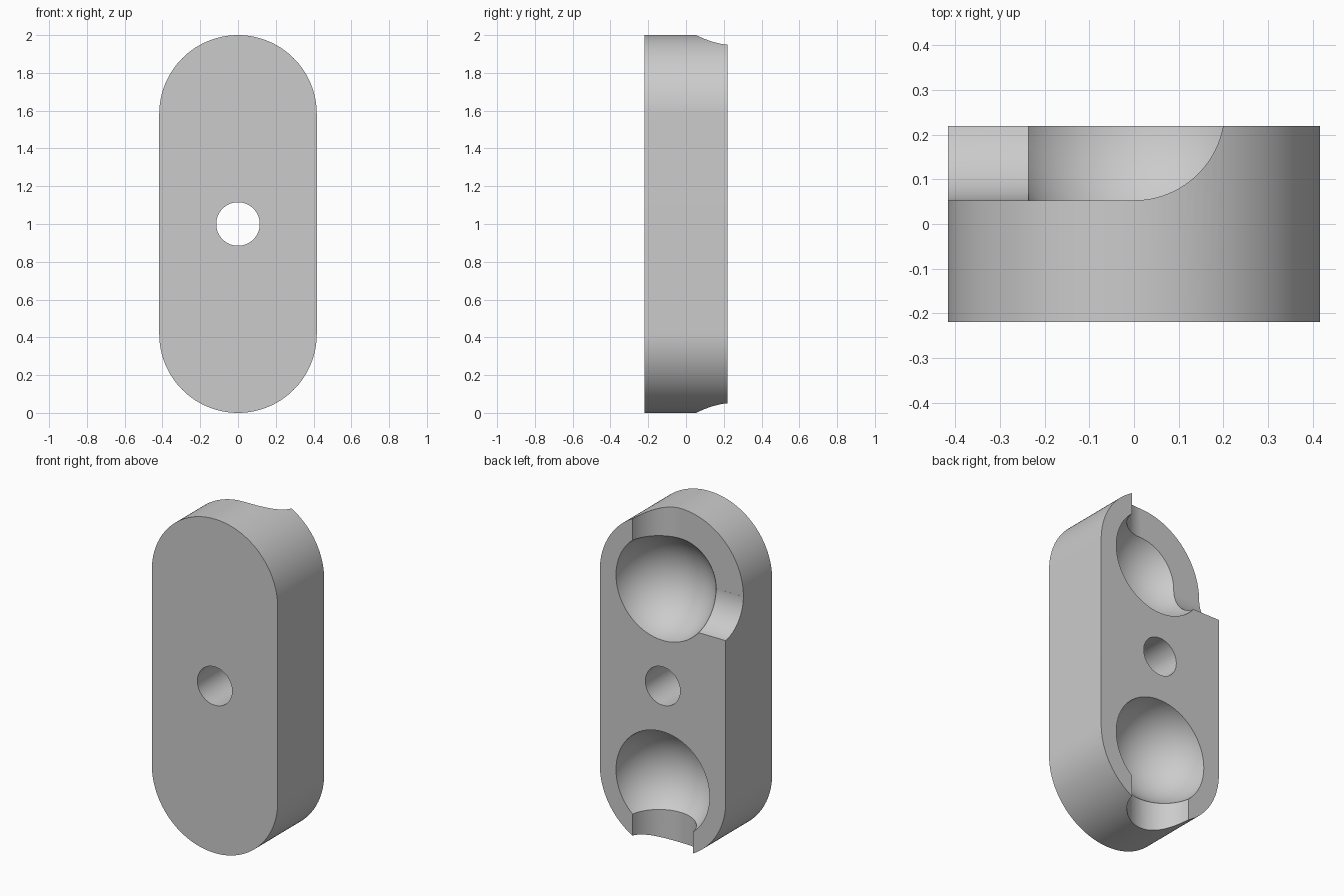
import bpy, bmesh, math
from mathutils import Matrix, Vector

if "Cube" in bpy.data.objects:
    bpy.data.objects.remove(bpy.data.objects["Cube"], do_unlink=True)

WIDTH_R = 0.417      # radius of the rounded ends
DEPTH = 0.22         # half thickness
TOP_Z, LOW_Z = 2 - WIDTH_R, WIDTH_R
SOCKET_Y = 0.256     # ball centre, just outside the back face
BALL_R, CORD_R, HOLE_R = 0.312, 0.203, 0.115

grey = bpy.data.materials.new("plain grey")
grey.use_nodes = True
colour = (0.6, 0.6, 0.6, 1)
grey.diffuse_color = colour
grey.node_tree.nodes["Principled BSDF"].inputs["Base Color"].default_value = colour


def add_object(name, bm):
    bmesh.ops.recalc_face_normals(bm, faces=bm.faces)
    mesh = bpy.data.meshes.new(name)
    bm.to_mesh(mesh)
    bm.free()
    mesh.materials.append(grey)
    obj = bpy.data.objects.new(name, mesh)
    bpy.context.collection.objects.link(obj)
    return obj


def cylinder(name, radius, start, end):
    start, end = Vector(start), Vector(end)
    axis = end - start
    turn = axis.to_track_quat("Z", "Y").to_matrix().to_4x4()
    bm = bmesh.new()
    bmesh.ops.create_cone(bm, cap_ends=True, segments=96, radius1=radius, radius2=radius,
                          depth=axis.length,
                          matrix=Matrix.Translation((start + end) / 2) @ turn)
    return add_object(name, bm)


def ball(name, z):
    bm = bmesh.new()
    bmesh.ops.create_uvsphere(bm, u_segments=96, v_segments=48, radius=BALL_R,
                              matrix=Matrix.Translation((0, SOCKET_Y, z))
                              @ Matrix.Rotation(math.pi / 2, 4, "X"))
    return add_object(name, bm)


def box(name, low, high):
    low, high = Vector(low), Vector(high)
    bm = bmesh.new()
    bmesh.ops.create_cube(bm, size=1, matrix=Matrix.Translation((low + high) / 2)
                          @ Matrix.Diagonal((*(high - low), 1)))
    return add_object(name, bm)


# Body: a stadium outline extruded through the thickness
bm = bmesh.new()
steps = 64
outline = []
for centre_z, first in ((TOP_Z, 0), (LOW_Z, math.pi)):
    for i in range(steps + 1):
        a = first + math.pi * i / steps
        outline.append(bm.verts.new((WIDTH_R * math.cos(a), -DEPTH,
                                     centre_z + WIDTH_R * math.sin(a))))
face = bm.faces.new(outline)
extruded = bmesh.ops.extrude_face_region(bm, geom=[face])
bmesh.ops.translate(bm, vec=(0, 2 * DEPTH, 0),
                    verts=[g for g in extruded["geom"] if isinstance(g, bmesh.types.BMVert)])
body = add_object("connector_body", bm)

# Cutters: centre hole, two ball sockets, cord channels and the quarter-turn slot
floor_y = SOCKET_Y - CORD_R - 0.0004
cutters = [
    cylinder("centre_hole", HOLE_R, (0, -1, 1), (0, 1, 1)),
    ball("upper_socket", TOP_Z),
    ball("lower_socket", LOW_Z),
    cylinder("upper_channel", CORD_R, (0, SOCKET_Y, TOP_Z), (0, SOCKET_Y, 3)),
    cylinder("side_channel", CORD_R, (0, SOCKET_Y, TOP_Z), (-1, SOCKET_Y, TOP_Z)),
    cylinder("lower_channel", CORD_R, (0, SOCKET_Y, LOW_Z), (0, SOCKET_Y, -1)),
    box("quarter_turn_slot", (-1, floor_y, TOP_Z), (0, 1, 3)),
]
for cutter in cutters:
    cutter.hide_render = True
    cut = body.modifiers.new(cutter.name, "BOOLEAN")
    cut.operation = "DIFFERENCE"
    cut.solver = "EXACT"
    cut.object = cutter

# Bake the cuts and drop the cutters
bpy.context.view_layer.update()
result = bpy.data.meshes.new_from_object(
    body.evaluated_get(bpy.context.evaluated_depsgraph_get()))
body.modifiers.clear()
body.data = result
for cutter in cutters:
    bpy.data.objects.remove(cutter, do_unlink=True)

# Smooth the curved walls, keep the rims sharp
bpy.ops.object.select_all(action="DESELECT")
body.select_set(True)
bpy.context.view_layer.objects.active = body
bpy.ops.object.shade_smooth_by_angle(angle=math.radians(25))
